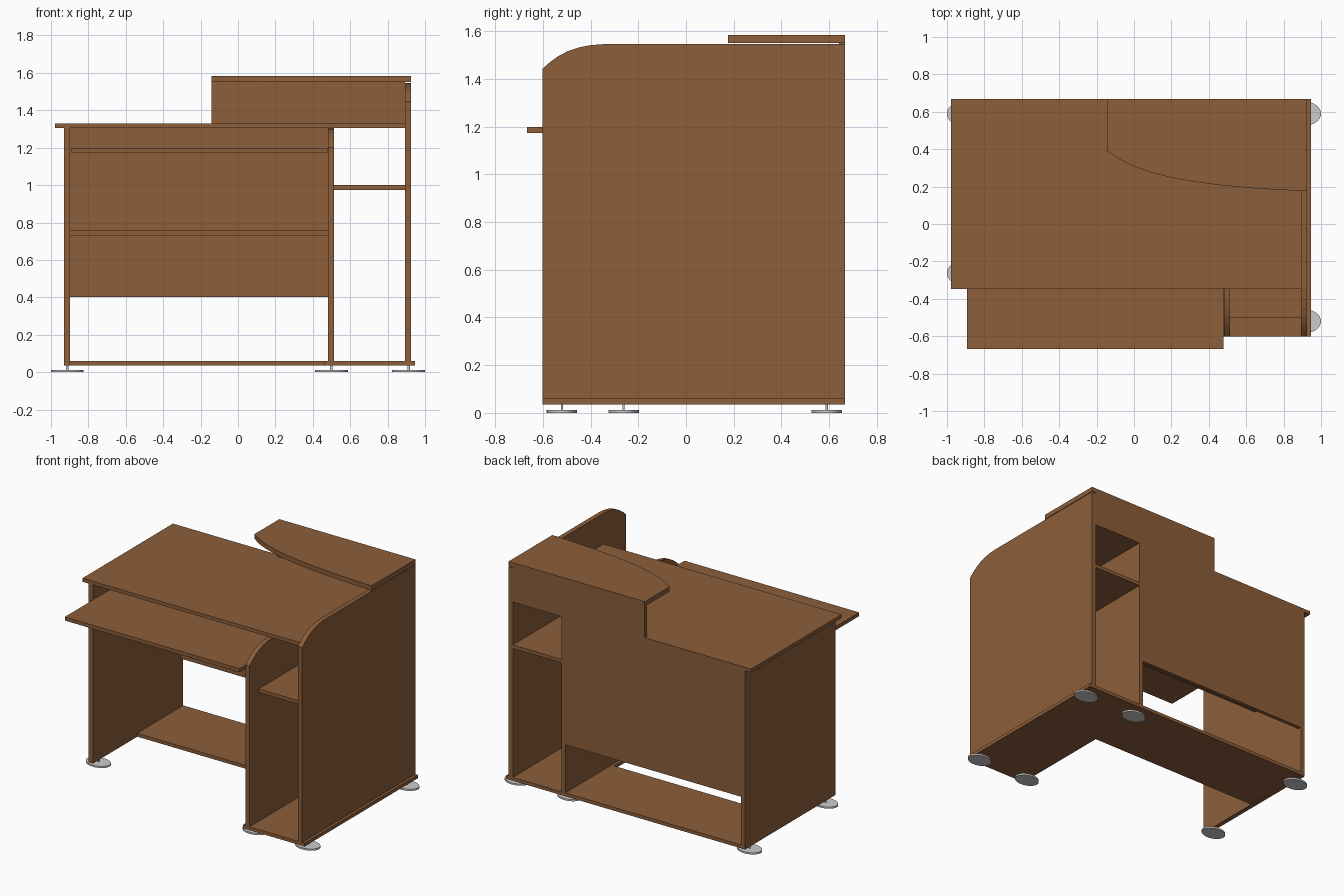
import bpy, bmesh
from mathutils import Vector

if "Cube" in bpy.data.objects:
    bpy.data.objects.remove(bpy.data.objects["Cube"])

wood = bpy.data.materials.new("wood")
wood.diffuse_color = (0.262, 0.112, 0.042, 1)
wood.use_nodes = True
wood.node_tree.nodes["Principled BSDF"].inputs["Base Color"].default_value = wood.diffuse_color


def finish(name, bm, material=None):
    bmesh.ops.recalc_face_normals(bm, faces=bm.faces)
    mesh = bpy.data.meshes.new(name)
    bm.to_mesh(mesh)
    bm.free()
    obj = bpy.data.objects.new(name, mesh)
    bpy.context.collection.objects.link(obj)
    if material:
        mesh.materials.append(material)
    return obj


def slab(name, outline, offset):
    """Extrude a closed 3D outline by an offset into a board."""
    bm = bmesh.new()
    face = bm.faces.new([bm.verts.new(p) for p in outline])
    ext = bmesh.ops.extrude_face_region(bm, geom=[face])
    moved = [g for g in ext["geom"] if isinstance(g, bmesh.types.BMVert)]
    bmesh.ops.translate(bm, verts=moved, vec=Vector(offset))
    return finish(name, bm, wood)


def board(name, x, y, z):
    pts = [(x[0], y[0], z[0]), (x[1], y[0], z[0]), (x[1], y[1], z[0]), (x[0], y[1], z[0])]
    return slab(name, pts, (0, 0, z[1] - z[0]))


def side_panel(name, x, z0, z1):
    """Upright with a rounded upper front corner."""
    curve = [(-0.602, -0.103), (-0.57, -0.075), (-0.535, -0.05), (-0.495, -0.029),
             (-0.45, -0.014), (-0.40, -0.004), (-0.345, 0)]
    pts = [(BACK, z0), (-0.602, z0)] + [(y, z1 + dz) for y, dz in curve] + [(BACK, z1)]
    return slab(name, [(x[0], y, z) for y, z in pts], (x[1] - x[0], 0, 0))


BACK = 0.667

# Uprights
board("left_panel", (-0.93, -0.897), (-0.347, BACK), (0.035, 1.304))
side_panel("middle_panel", (0.481, 0.512), 0.06, 1.304)
side_panel("right_panel", (0.893, 0.926), 0.06, 1.546)

# Desk top and sliding tray
board("desk_top", (-0.978, 0.893), (-0.348, BACK), (1.304, 1.329))
board("keyboard_tray", (-0.893, 0.479), (-0.667, -0.12), (1.173, 1.199))

# Back boards
board("back_panel", (-0.897, 0.481), (0.641, BACK), (0.402, 1.304))
board("upper_back_panel", (-0.143, 0.893), (0.641, BACK), (1.329, 1.55))

# Shelves
board("under_shelf", (-0.897, 0.481), (0.19, 0.641), (0.73, 0.757))
board("cabinet_shelf", (0.512, 0.893), (-0.5, BACK), (0.975, 1.0))

# Raised shelf with swept front edge
sweep = [(-0.143, 0.39), (-0.08, 0.347), (0, 0.308), (0.1, 0.273), (0.2, 0.248), (0.32, 0.226),
         (0.45, 0.209), (0.6, 0.194), (0.75, 0.184), (0.926, 0.176)]
slab("raised_shelf", [(x, y, 1.55) for x, y in sweep + [(0.926, BACK), (-0.143, BACK)]], (0, 0, 0.034))

# L-shaped base
base = [(0.46, -0.602), (0.945, -0.602), (0.945, BACK), (-0.897, BACK), (-0.897, 0.15), (0.46, 0.15)]
slab("base", [(x, y, 0.036) for x, y in base], (0, 0, 0.024))

# Oval levelling feet on short stems
feet = [(-0.913, -0.262), (-0.913, 0.59), (0.499, -0.52), (0.499, 0.59), (0.912, -0.52), (0.912, 0.59)]
for i, (x, y) in enumerate(feet):
    bm = bmesh.new()
    for rx, ry, z0, z1 in ((0.088, 0.064, 0, 0.012), (0.007, 0.005, 0.012, 0.036)):
        part = bmesh.ops.create_cone(bm, cap_ends=True, segments=32, radius1=1, radius2=1, depth=1)
        bmesh.ops.scale(bm, verts=part["verts"], vec=(rx, ry, z1 - z0))
        bmesh.ops.translate(bm, verts=part["verts"], vec=(x, y, (z0 + z1) / 2))
    foot = finish(f"foot_{i + 1}", bm)
    bpy.ops.object.select_all(action='DESELECT')
    foot.select_set(True)
    bpy.context.view_layer.objects.active = foot
    bpy.ops.object.shade_smooth_by_angle()
